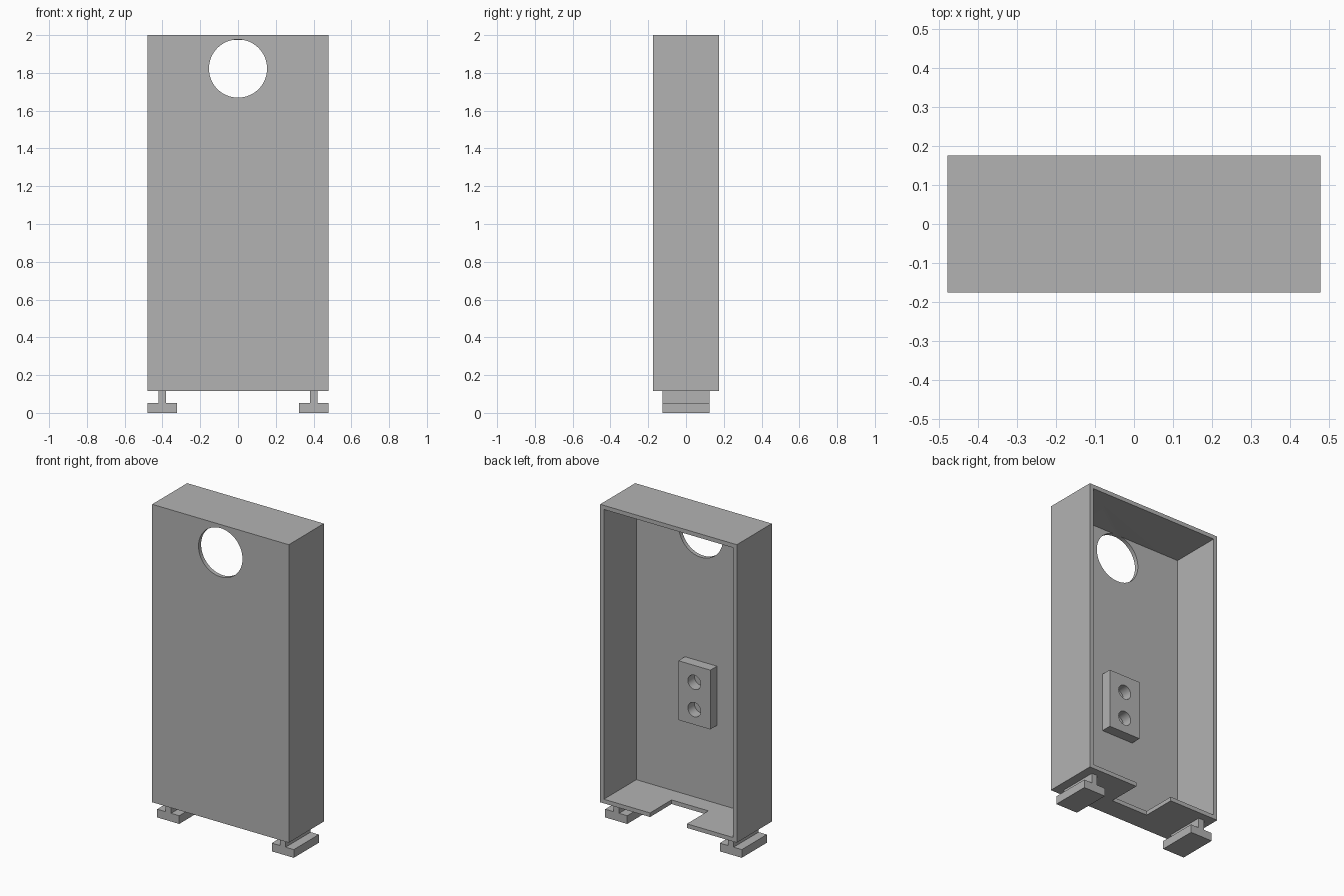
import bpy
import bmesh
import math
from mathutils import Matrix, Vector

default = bpy.data.objects.get("Cube")
if default:
    bpy.data.objects.remove(default, do_unlink=True)

grey = bpy.data.materials.new("plain grey")
grey.use_nodes = True
COLOUR = (0.45, 0.45, 0.45, 1)
grey.diffuse_color = COLOUR
grey.node_tree.nodes["Principled BSDF"].inputs["Base Color"].default_value = COLOUR


def add_object(name, bm):
    mesh = bpy.data.meshes.new(name)
    bm.to_mesh(mesh)
    bm.free()
    mesh.materials.append(grey)
    obj = bpy.data.objects.new(name, mesh)
    bpy.context.collection.objects.link(obj)
    return obj


def box(name, low, high):
    low, high = Vector(low), Vector(high)
    bm = bmesh.new()
    bmesh.ops.create_cube(bm, size=1, matrix=Matrix.Translation((low + high) / 2)
                          @ Matrix.Diagonal((*(high - low), 1)))
    return add_object(name, bm)


def cylinder_y(name, x, z, radius, y0, y1):
    bm = bmesh.new()
    bmesh.ops.create_cone(bm, cap_ends=True, segments=64, radius1=radius,
                          radius2=radius, depth=y1 - y0,
                          matrix=Matrix.Translation((x, (y0 + y1) / 2, z))
                          @ Matrix.Rotation(math.pi / 2, 4, "X"))
    return add_object(name, bm)


def activate(obj):
    bpy.ops.object.select_all(action="DESELECT")
    obj.select_set(True)
    bpy.context.view_layer.objects.active = obj


def cut(obj, *cutters):
    activate(obj)
    for cutter in cutters:
        cutter.hide_render = True
        mod = obj.modifiers.new("cut", "BOOLEAN")
        mod.operation = "DIFFERENCE"
        mod.solver = "EXACT"
        mod.object = cutter
        bpy.ops.object.modifier_apply(modifier=mod.name)
        bpy.data.objects.remove(cutter, do_unlink=True)
    bpy.ops.object.shade_smooth_by_angle(angle=math.radians(30))


W, D, BOTTOM, TOP, WALL = 0.478, 0.175, 0.115, 2.0, 0.026
INNER = -D + WALL

# Open-backed cabinet with a round front opening and a notched floor
cabinet = box("cabinet", (-W, -D, BOTTOM), (W, D, TOP))
cut(cabinet,
    box("cavity", (-W + WALL, INNER, BOTTOM + WALL), (W - WALL, 0.3, TOP - WALL)),
    box("floor_notch", (-0.129, -0.04, 0), (0.129, 0.3, 0.3)),
    cylinder_y("front_opening", 0, 1.823, 0.154, -0.3, INNER + 0.005))

# Block on the inner panel with two round sockets
block = box("socket_block", (-0.112, INNER, 0.635), (0.112, -0.083, 1.01))
cut(block, *[cylinder_y("socket", 0, z, 0.045, INNER - 0.02, 0)
             for z in (0.73, 0.903)])

# Feet: a thin stem standing on a wide pad
for side, s in (("left", 1), ("right", -1)):
    x = s * 0.401
    box(side + "_foot_pad", (x - 0.077, -0.125, 0), (x + 0.077, 0.125, 0.052))
    box(side + "_foot_stem", (x - 0.02, -0.125, 0.052), (x + 0.02, 0.125, BOTTOM))
